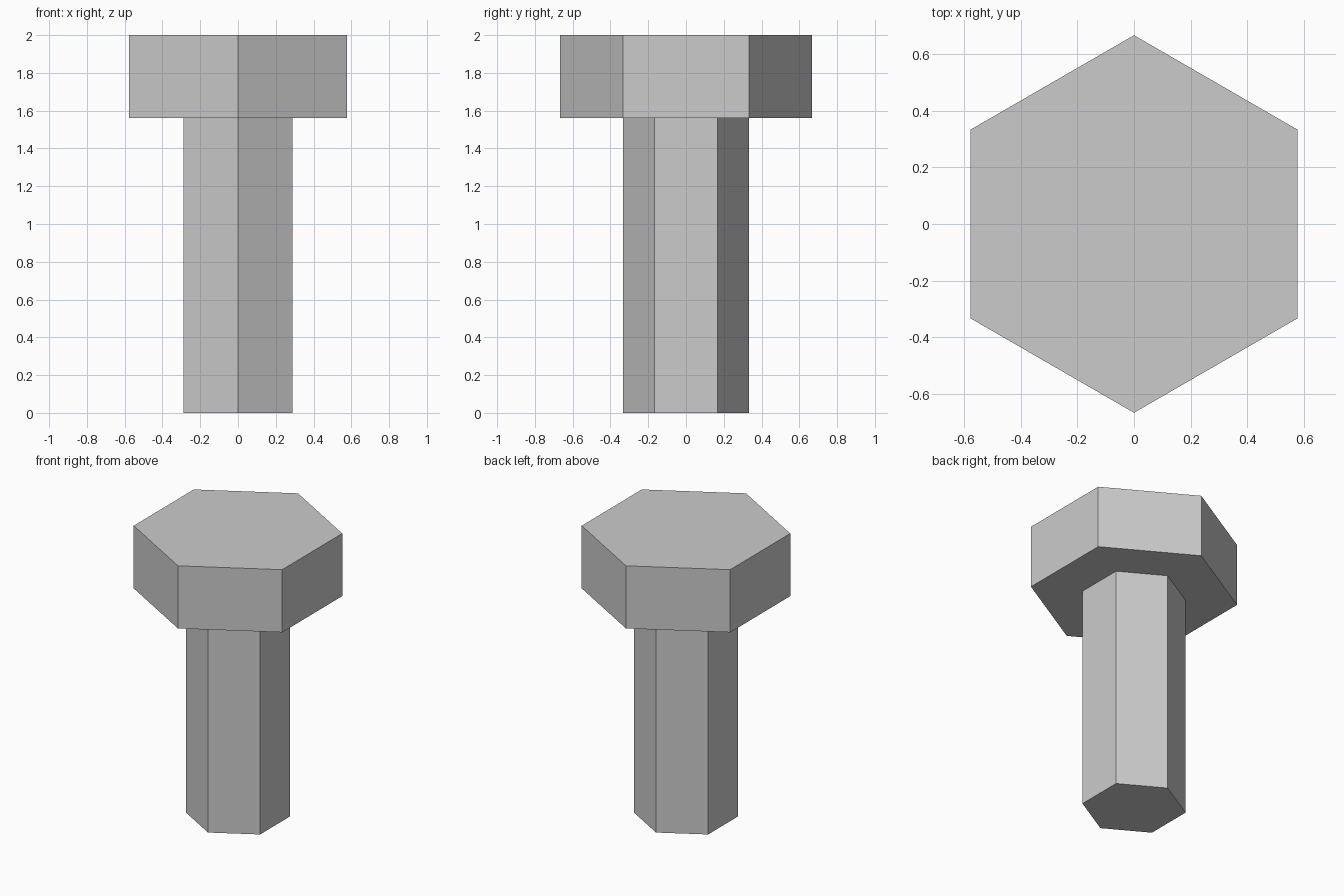
import bpy
import bmesh
from math import sin, cos, pi

if "Cube" in bpy.data.objects:
    bpy.data.objects.remove(bpy.data.objects["Cube"])

SIDES = 6
SHANK_R, HEAD_R = 0.333, 0.666
HEAD_BASE, TOP = 1.56, 2.0

bm = bmesh.new()


def hex_ring(radius, z):
    # corners point along +y and -y
    return [bm.verts.new((radius * cos(pi / 2 + 2 * pi * i / SIDES),
                          radius * sin(pi / 2 + 2 * pi * i / SIDES), z))
            for i in range(SIDES)]


# stepped profile: shank, underside of head, head
rings = [hex_ring(r, z) for r, z in
         [(SHANK_R, 0), (SHANK_R, HEAD_BASE), (HEAD_R, HEAD_BASE), (HEAD_R, TOP)]]
for low, high in zip(rings, rings[1:]):
    for i in range(SIDES):
        j = (i + 1) % SIDES
        bm.faces.new((low[i], low[j], high[j], high[i]))

# end caps
bm.faces.new(rings[0][::-1])
bm.faces.new(rings[-1])
bmesh.ops.recalc_face_normals(bm, faces=bm.faces)

mesh = bpy.data.meshes.new("hex_bolt")
bm.to_mesh(mesh)
bm.free()
bpy.context.collection.objects.link(bpy.data.objects.new("hex_bolt", mesh))
